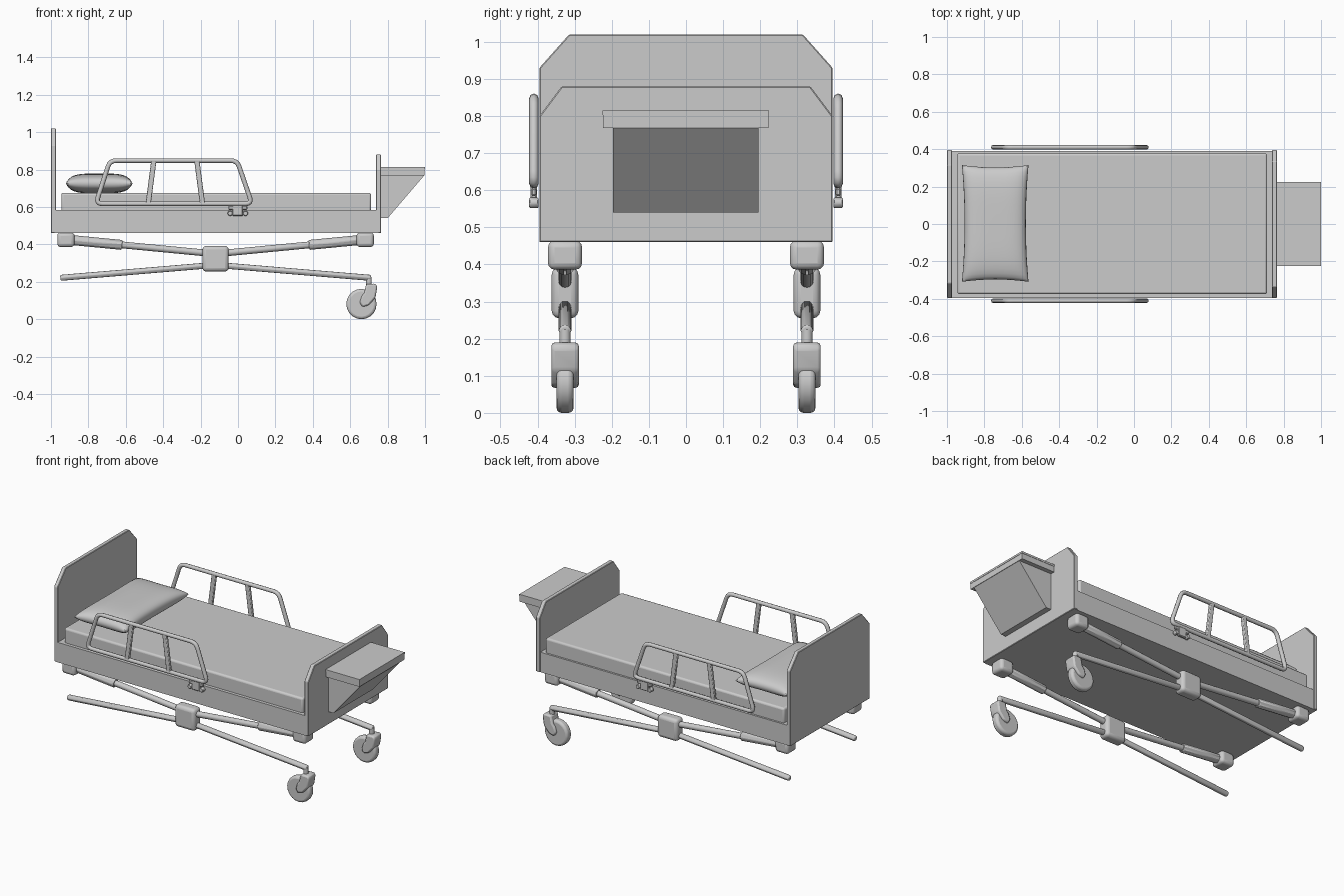
import bpy, bmesh, math
from mathutils import Vector

old = bpy.data.objects.get("Cube")
if old:
    bpy.data.objects.remove(old, do_unlink=True)

GREY = (0.6, 0.6, 0.6, 1)
mat = bpy.data.materials.new("plain grey")
mat.use_nodes = True
mat.diffuse_color = GREY
mat.node_tree.nodes["Principled BSDF"].inputs["Base Color"].default_value = GREY


def finish(name, bm, bevel=0, segments=1, smooth=False):
    bmesh.ops.recalc_face_normals(bm, faces=bm.faces)
    mesh = bpy.data.meshes.new(name)
    bm.to_mesh(mesh)
    bm.free()
    mesh.materials.append(mat)
    ob = bpy.data.objects.new(name, mesh)
    bpy.context.collection.objects.link(ob)
    if bevel:
        mod = ob.modifiers.new("bevel", "BEVEL")
        mod.width, mod.segments = bevel, segments
        mod.limit_method = "ANGLE"
    if smooth:
        bpy.ops.object.select_all(action="DESELECT")
        ob.select_set(True)
        bpy.context.view_layer.objects.active = ob
        bpy.ops.object.shade_smooth_by_angle(angle=math.radians(40))
    return ob


def prism(name, points, axis, lo, hi, **kw):
    """Extrude a 2D outline along x (outline is y, z) or y (outline is x, z)."""
    bm = bmesh.new()
    place = (lambda p: (lo, p[0], p[1])) if axis == "x" else (lambda p: (p[0], lo, p[1]))
    face = bm.faces.new([bm.verts.new(place(p)) for p in points])
    moved = bmesh.ops.extrude_face_region(bm, geom=[face])["geom"]
    shift = Vector((hi - lo, 0, 0)) if axis == "x" else Vector((0, hi - lo, 0))
    bmesh.ops.translate(bm, vec=shift, verts=[g for g in moved if isinstance(g, bmesh.types.BMVert)])
    return finish(name, bm, **kw)


def box(name, x, y, z, **kw):
    return prism(name, [(x[0], z[0]), (x[1], z[0]), (x[1], z[1]), (x[0], z[1])], "y", *y, **kw)


def rod(name, a, b, radius, sides=12, **kw):
    a, b = Vector(a), Vector(b)
    bm = bmesh.new()
    bmesh.ops.create_cone(bm, cap_ends=True, segments=sides, radius1=radius,
                          radius2=radius, depth=(b - a).length)
    turn = (b - a).to_track_quat("Z", "Y").to_matrix().to_4x4()
    turn.translation = (a + b) / 2
    bmesh.ops.transform(bm, matrix=turn, verts=bm.verts)
    return finish(name, bm, smooth=True, **kw)


def bar(name, paths, y, width):
    """Square-section tubes following rounded paths in the x-z plane."""
    curve = bpy.data.curves.new(name, "CURVE")
    curve.dimensions = "3D"
    curve.bevel_depth, curve.bevel_resolution = width, 2
    for pts, closed in paths:
        spline = curve.splines.new("POLY")
        spline.points.add(len(pts) - 1)
        for sp, (x, z) in zip(spline.points, pts):
            sp.co = (x, y, z, 1)
        spline.use_cyclic_u = closed
    ob = bpy.data.objects.new(name, curve)
    bpy.context.collection.objects.link(ob)
    curve.materials.append(mat)
    return ob


def rounded(corners, r):
    out = []
    for i, c in enumerate(corners):
        c = Vector(c)
        p = c + (Vector(corners[i - 1]) - c).normalized() * r
        q = c + (Vector(corners[(i + 1) % len(corners)]) - c).normalized() * r
        out += [p * (1 - t) ** 2 + c * 2 * t * (1 - t) + q * t * t for t in (0, .25, .5, .75, 1)]
    return out


# Bed base and mattress
box("bed_base", (-0.98, 0.75), (-0.395, 0.39), (0.46, 0.585))
box("mattress", (-0.945, 0.712), (-0.375, 0.378), (0.57, 0.676), bevel=0.012, segments=3, smooth=True)


# Chamfered end boards
def end_board(name, x, shoulder, top, inset):
    side = 0.395
    prism(name, [(-side, 0.46), (side, 0.46), (side, shoulder), (side - inset, top),
                 (inset - side, top), (-side, shoulder)], "x", *x, bevel=0.003)


end_board("headboard", (-1.0, -0.974), 0.93, 1.02, 0.08)
end_board("footboard", (0.737, 0.765), 0.80, 0.88, 0.06)

# Folding shelf on the footboard
box("shelf_top", (0.765, 1.0), (-0.225, 0.224), (0.803, 0.815))
box("shelf_tray", (0.765, 0.998), (-0.223, 0.222), (0.768, 0.803))
prism("shelf_support", [(0.765, 0.54), (0.80, 0.54), (0.997, 0.77), (0.765, 0.77)], "y", -0.197, 0.195)

# Pillow with pinched sides
bm = bmesh.new()
N = 20
for sign in (-1, 1):
    rows = []
    for i in range(N + 1):
        u = math.sin(math.pi * (i / N - 0.5))
        row = []
        for j in range(N + 1):
            v = math.sin(math.pi * (j / N - 0.5))
            h = (max(0, 1 - u ** 4) * max(0, 1 - v ** 4)) ** 0.4
            x = -0.742 + 0.178 * u * (0.92 + 0.08 * v * v)
            y = 0.003 + 0.312 * v * (0.96 + 0.04 * u * u)
            row.append(bm.verts.new((x, y, 0.726 + sign * 0.053 * h)))
        rows.append(row)
    for i in range(N):
        for j in range(N):
            bm.faces.new((rows[i][j], rows[i + 1][j], rows[i + 1][j + 1], rows[i][j + 1]))
bmesh.ops.remove_doubles(bm, verts=bm.verts, dist=0.0005)
finish("pillow", bm, smooth=True)

HUB = -0.12
for side, s in (("left", -1), ("right", 1)):
    # Guard rail: rounded loop with two slanted dividers
    y = s * 0.41
    loop = rounded([(-0.76, 0.617), (0.075, 0.617), (-0.005, 0.848), (-0.685, 0.848)], 0.035)
    bar(side + "_guard_rail", [(loop, True)], y, 0.0125)
    for k, (a, b) in enumerate((((-0.48), (-0.45)), ((-0.19), (-0.22)))):
        prism(f"{side}_rail_divider_{k}", [(a - .014, .617), (a + .014, .617), (b + .014, .848), (b - .014, .848)],
              "y", y - 0.010, y + 0.010, bevel=0.004, segments=2, smooth=True)
    # Rail latch
    box(side + "_latch_plate", (-0.052, 0.05), (y - 0.007, y + 0.007), (0.585, 0.606), bevel=0.004)
    box(side + "_latch_post", (-0.03, 0.026), (y - 0.009, y + 0.009), (0.552, 0.612), bevel=0.004)
    for k, x in enumerate((-0.042, 0.04)):
        rod(f"{side}_latch_knob_{k}", (x, y - 0.013, 0.566), (x, y + 0.013, 0.566), 0.014, bevel=0.003)

    # Scissor linkage
    y = s * 0.326
    box(side + "_hub", (HUB - 0.07, HUB + 0.07), (y - 0.036, y + 0.036), (0.255, 0.392),
        bevel=0.02, segments=3, smooth=True)
    for end, d in (("head", -1), ("foot", 1)):
        tip = Vector((HUB + d * 0.80, y, 0.426))
        root = Vector((HUB + d * 0.03, y, 0.352))
        name = f"{side}_{end}"
        rod(name + "_upper_arm", root, tip, 0.018)
        rod(name + "_upper_sleeve", tip.lerp(root, 0.39), tip, 0.028, 8, bevel=0.004)
        rod(name + "_lower_arm", (HUB + d * 0.03, y, 0.288), (HUB + d * 0.83, y, 0.221), 0.017, bevel=0.007, segments=2)
        a, b = tip.x - 0.046, tip.x + 0.046
        box(name + "_mount", (a, b), (y - 0.046, y + 0.046), (0.386, 0.464),
            bevel=0.018, segments=3, smooth=True)

    # Caster at the foot end
    rod(side + "_caster_stem", (0.70, y, 0.17), (0.70, y, 0.225), 0.015)
    prism(side + "_caster_fork", [(0.685, 0.188), (0.735, 0.19), (0.745, 0.175), (0.735, 0.115), (0.70, 0.075),
                                  (0.665, 0.065), (0.650, 0.09), (0.662, 0.125), (0.675, 0.14)],
          "y", y - 0.037, y + 0.037, bevel=0.009, segments=2, smooth=True)
    rod(side + "_caster_wheel", (0.66, y - 0.023, 0.081), (0.66, y + 0.023, 0.081), 0.081, 20, bevel=0.014, segments=3)
